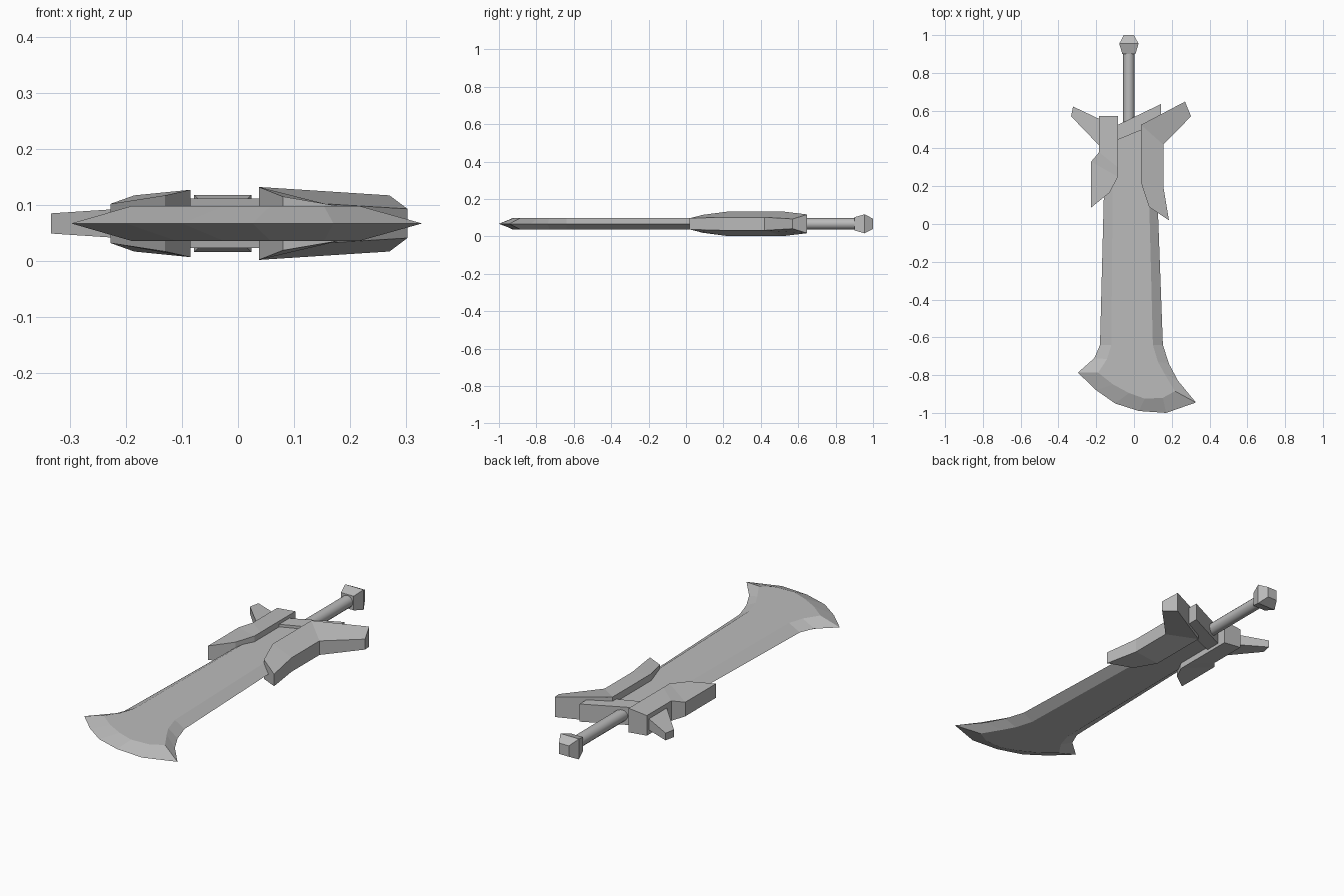
import bpy
import bmesh
from math import pi
from mathutils import Matrix

MID = 0.067  # height of the sword's middle plane

cube = bpy.data.objects.get("Cube")
if cube:
    bpy.data.objects.remove(cube, do_unlink=True)

grey = bpy.data.materials.new("steel grey")
grey.use_nodes = True
grey.diffuse_color = (0.5, 0.5, 0.5, 1)
grey.node_tree.nodes["Principled BSDF"].inputs["Base Color"].default_value = (0.5, 0.5, 0.5, 1)


def finish(name, bm):
    bmesh.ops.recalc_face_normals(bm, faces=bm.faces)
    mesh = bpy.data.meshes.new(name)
    bm.to_mesh(mesh)
    bm.free()
    mesh.materials.append(grey)
    obj = bpy.data.objects.new(name, mesh)
    bpy.context.collection.objects.link(obj)
    return obj


def loft(name, sections):
    """Join matching closed sections and cap both ends."""
    bm = bmesh.new()
    rings = [[bm.verts.new(p) for p in s] for s in sections]
    for a, b in zip(rings, rings[1:]):
        for i in range(len(a)):
            j = (i + 1) % len(a)
            bm.faces.new((a[i], a[j], b[j], b[i]))
    bm.faces.new(rings[0])
    bm.faces.new(rings[-1])
    return finish(name, bm)


def plate(name, rows):
    """Each row is two (x, y, half thickness) points across the plate."""
    return loft(name, [[(a[0], a[1], MID + a[2]), (b[0], b[1], MID + b[2]),
                        (b[0], b[1], MID - b[2]), (a[0], a[1], MID - a[2])]
                       for a, b in rows])


# Blade: sharp outer edge paired with the ridge of the flat
edge = [(-.15, .52), (-.18, -.64), (-.21, -.71), (-.297, -.787), (-.2, -.88),
        (-.1, -.95), (.026, -.99), (.17, -1), (.328, -.945), (.233, -.83),
        (.185, -.74), (.153, -.64), (.11, .52)]
ridge = [(-.11, .52), (-.12, -.64), (-.143, -.715), (-.19, -.787), (-.11, -.85),
         (-.026, -.895), (.058, -.925), (.153, -.92), (.217, -.885), (.16, -.79),
         (.127, -.73), (.1, -.64), (.07, .52)]
loft("blade", [[(x, y, MID + h) for x, y in outline]
               for outline, h in ((ridge, .031), (edge, 0), (ridge, -.031))])

# Guard
plate("guard_centre", [((-.1, .44, .044), (-.1, .518, .044)),
                       ((.143, .54, .044), (.143, .635, .044))])
plate("left_guard_wing", [((.08, .09, .048), (.185, .02, .03)),
                          ((.037, .22, .065), (.155, .2, .035)),
                          ((.037, .525, .065), (.155, .42, .035)),
                          ((.27, .648, .05), (.302, .57, .026))])
plate("right_guard_wing", [((-.13, .165, .05), (-.227, .087, .035)),
                           ((-.085, .25, .06), (-.227, .33, .035)),
                           ((-.085, .3, .06), (-.185, .38, .05)),
                           ((-.085, .573, .06), (-.185, .573, .05))])
plate("right_guard_horn", [((-.15, .54, .03), (-.15, .38, .03)),
                           ((-.323, .622, .018), (-.333, .57, .018))])

# Grip
bm = bmesh.new()
bmesh.ops.create_cone(bm, cap_ends=True, segments=12, radius1=.03, radius2=.03, depth=.42,
                      matrix=Matrix.Translation((-.027, .7, MID)) @ Matrix.Rotation(pi / 2, 4, "X"))
grip = finish("grip", bm)
for face in grip.data.polygons:
    face.use_smooth = len(face.vertices) == 4

# Pommel
plate("pommel", [((-.027 - w, y, w), (-.027 + w, y, w))
                 for y, w in ((.9, .035), (.955, .051), (1, .027))])
